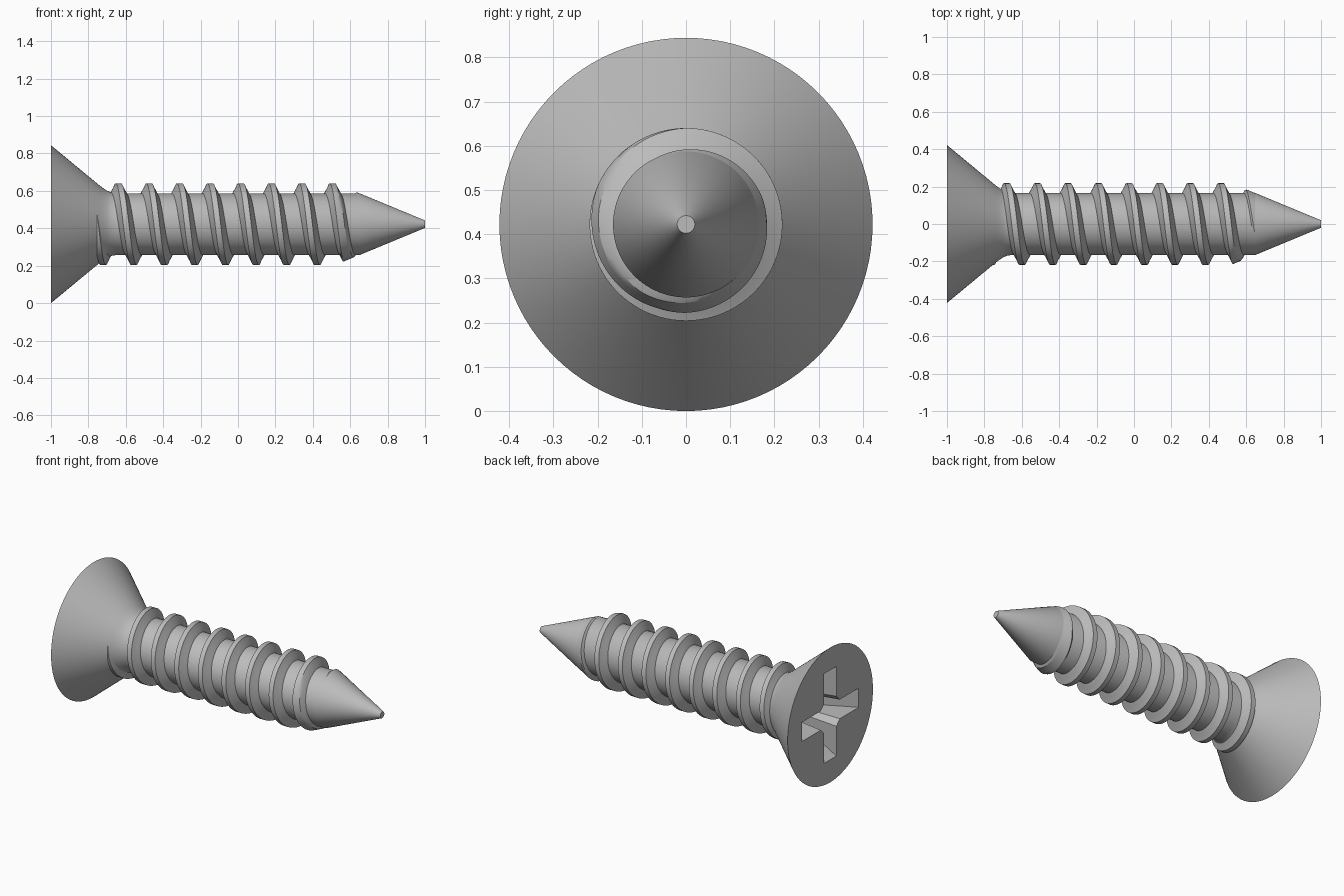
import bpy, bmesh, math
from mathutils import Vector

if "Cube" in bpy.data.objects:
    bpy.data.objects.remove(bpy.data.objects["Cube"])

AXIS_Z = 0.422      # height of the screw axis
SEG = 96            # sides around the axis
PITCH = 0.1635
steel = bpy.data.materials.new("steel grey")
steel.diffuse_color = (0.5, 0.5, 0.5, 1)
steel.use_nodes = True
steel.node_tree.nodes["Principled BSDF"].inputs["Base Color"].default_value = steel.diffuse_color


def around(x, r, a):
    return Vector((x, r * math.cos(a), AXIS_Z + r * math.sin(a)))


def loft(name, rings, closed=True):
    """Skin a list of equal point loops and cap both ends."""
    bm = bmesh.new()
    loops = [[bm.verts.new(p) for p in ring] for ring in rings]
    n = len(loops[0])
    for a, b in zip(loops, loops[1:]):
        for i in range(n):
            j = (i + 1) % n
            bm.faces.new((a[i], a[j], b[j], b[i]))
    bm.faces.new(loops[0])
    bm.faces.new(loops[-1])
    bmesh.ops.recalc_face_normals(bm, faces=bm.faces)
    mesh = bpy.data.meshes.new(name)
    bm.to_mesh(mesh)
    bm.free()
    mesh.materials.append(steel)
    obj = bpy.data.objects.new(name, mesh)
    bpy.context.collection.objects.link(obj)
    return obj


def activate(obj):
    bpy.ops.object.select_all(action='DESELECT')
    obj.select_set(True)
    bpy.context.view_layer.objects.active = obj


def smooth(obj):
    activate(obj)
    bpy.ops.object.shade_smooth_by_angle(angle=math.radians(25))


def tip_radius(x):
    return 0.02 + (1 - x) * 0.415


# Countersunk head, neck fillet, shank and pointed tip as one turned body
profile = [(-1, 0.422), (-0.74, 0.207), (-0.72, 0.192), (-0.70, 0.179),
           (-0.68, 0.170), (-0.65, 0.165), (0.65, 0.165), (1, 0.02)]
body = loft("screw_body", [[around(x, r, math.tau * i / SEG) for i in range(SEG)]
                           for x, r in profile])


# Tapered cross-shaped drive recess
def cross(x, length, half, chamfer):
    quarter = [(length, -half), (length, half),
               (half + chamfer, half), (half, half + chamfer)]
    points = []
    for k in range(4):
        c, s = round(math.cos(k * math.pi / 2)), round(math.sin(k * math.pi / 2))
        points += [Vector((x, u * c - v * s, AXIS_Z + u * s + v * c)) for u, v in quarter]
    return points


cutter = loft("recess_cutter", [cross(-1.02, 0.293, 0.061, 0.035),
                                cross(-0.74, 0.12, 0.045, 0.025)])
cutter.hide_render = True
cut = body.modifiers.new("drive_recess", 'BOOLEAN')
cut.operation = 'DIFFERENCE'
cut.solver = 'EXACT'
cut.object = cutter
activate(body)
bpy.ops.object.modifier_apply(modifier=cut.name)
bpy.data.objects.remove(cutter)
smooth(body)

# Helical thread, trimmed by the backward extension of the tip cone
section = [(-0.045, 0.155), (-0.041, 0.165), (-0.032, 0.183), (-0.023, 0.2),
           (-0.015, 0.218), (0, 0.218), (0.015, 0.218), (0.023, 0.2),
           (0.032, 0.183), (0.041, 0.165), (0.045, 0.155)]
start, end = -1.1 * math.pi, 8.45 * math.tau
steps = 820
rings = []
for k in range(steps + 1):
    a = start + (end - start) * k / steps
    xc = -0.68 + PITCH * a / math.tau
    rings.append([around(xc + dx, min(r, tip_radius(xc + dx) - 0.001), a)
                  for dx, r in section])
smooth(loft("thread", rings))
